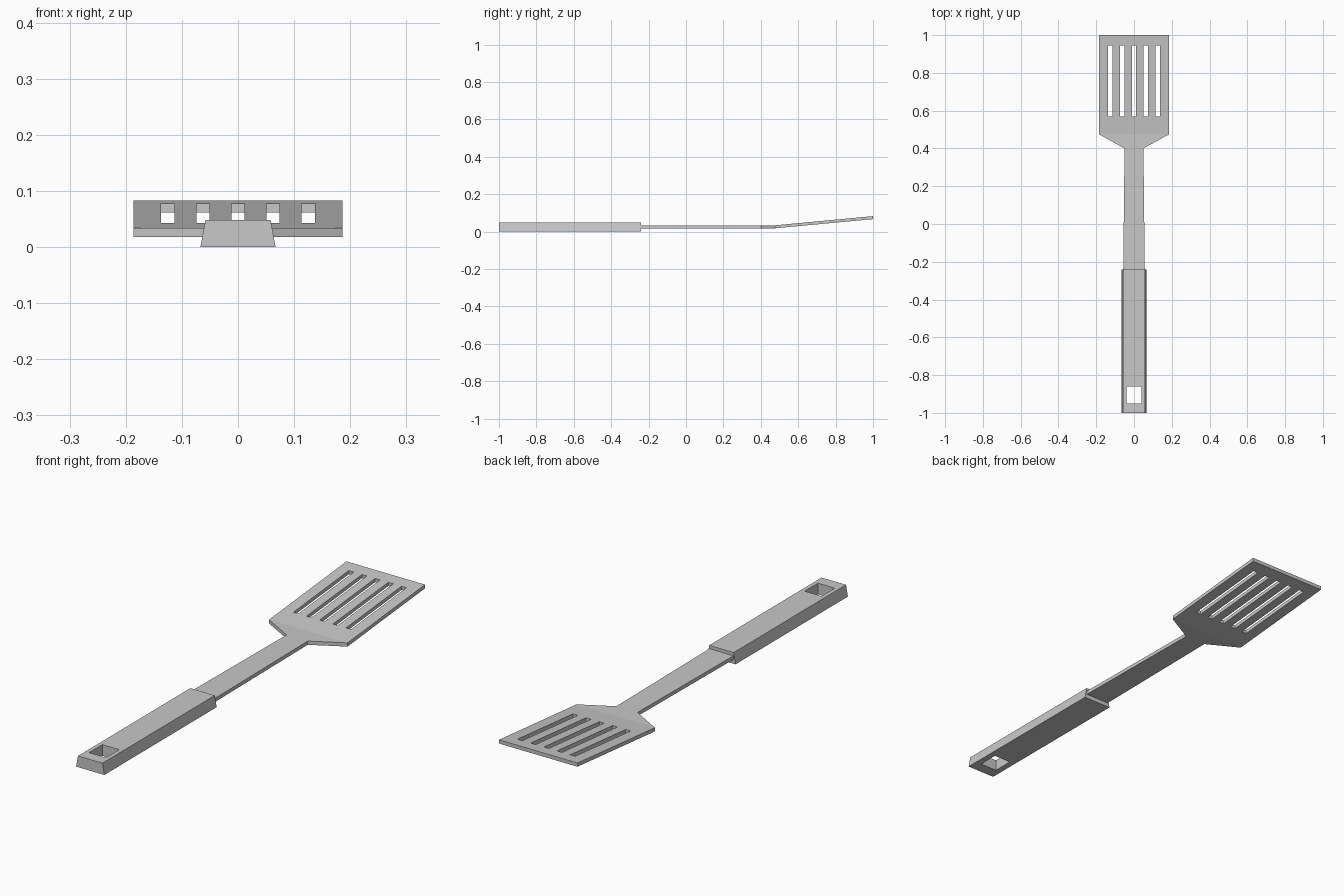
import bpy
import bmesh

cube = bpy.data.objects.get("Cube")
if cube:
    bpy.data.objects.remove(cube, do_unlink=True)

grey = bpy.data.materials.new("utensil_grey")
grey.use_nodes = True
grey.diffuse_color = (0.58, 0.58, 0.58, 1)
grey.node_tree.nodes["Principled BSDF"].inputs["Base Color"].default_value = grey.diffuse_color


def slab(name, xs, ys, thickness, place, holes=(), top_inset=0.0):
    """Grid of cells minus the holes, thickened upwards; the top's outer sides lean in."""
    bm = bmesh.new()
    rows = [[bm.verts.new(place(x, y)) for x in xs] for y in ys]
    for j in range(len(ys) - 1):
        for i in range(len(xs) - 1):
            if (i, j) not in holes:
                bm.faces.new((rows[j][i], rows[j][i + 1], rows[j + 1][i + 1], rows[j + 1][i]))
    sides = [(row[k].co.copy(), s) for row in rows for k, s in ((0, 1), (-1, -1))]
    top = bmesh.ops.extrude_face_region(bm, geom=bm.faces[:], use_keep_orig=True)["geom"]
    for v in [g for g in top if isinstance(g, bmesh.types.BMVert)]:
        for co, sign in sides:
            if (v.co - co).length < 1e-5:
                v.co.x += sign * top_inset
                break
        v.co.z += thickness
    bmesh.ops.recalc_face_normals(bm, faces=bm.faces[:])
    mesh = bpy.data.meshes.new(name)
    bm.to_mesh(mesh)
    bm.free()
    mesh.materials.append(grey)
    obj = bpy.data.objects.new(name, mesh)
    bpy.context.collection.objects.link(obj)
    return obj


SHEET, BASE = 0.016, 0.018
NECK_Y, BEND_Y, NECK_HALF, BLADE_HALF = 0.40, 0.475, 0.05, 0.186

# Handle with tapered sides and a square hanging hole
slab("handle", (-0.067, -0.04, 0.04, 0.067), (-1, -0.95, -0.86, -0.24), 0.048,
     lambda x, y: (x, y, 0), holes={(1, 1)}, top_inset=0.009)


# Flat shaft, slightly wider towards the handle
def shaft_point(x, y):
    half = NECK_HALF if y > 0 else 0.057
    return (x * half, y, BASE)


slab("shaft", (-1, 1), (-0.24, NECK_Y), SHEET, shaft_point)


# Slotted blade: flared neck, then a sheet bent upwards
def blade_point(x, y):
    if y == NECK_Y:
        x *= NECK_HALF / BLADE_HALF
    rise = max(0, y - BEND_Y) / (1 - BEND_Y) * 0.049
    return (x, y, BASE + rise)


columns = [-BLADE_HALF]
for n in range(-2, 3):
    columns += [n * 0.0625 - 0.0118, n * 0.0625 + 0.0118]
columns.append(BLADE_HALF)
slots = {(i, 2) for i in range(1, 11, 2)}
slab("blade", columns, (NECK_Y, BEND_Y, 0.57, 0.945, 1), SHEET, blade_point, holes=slots)
